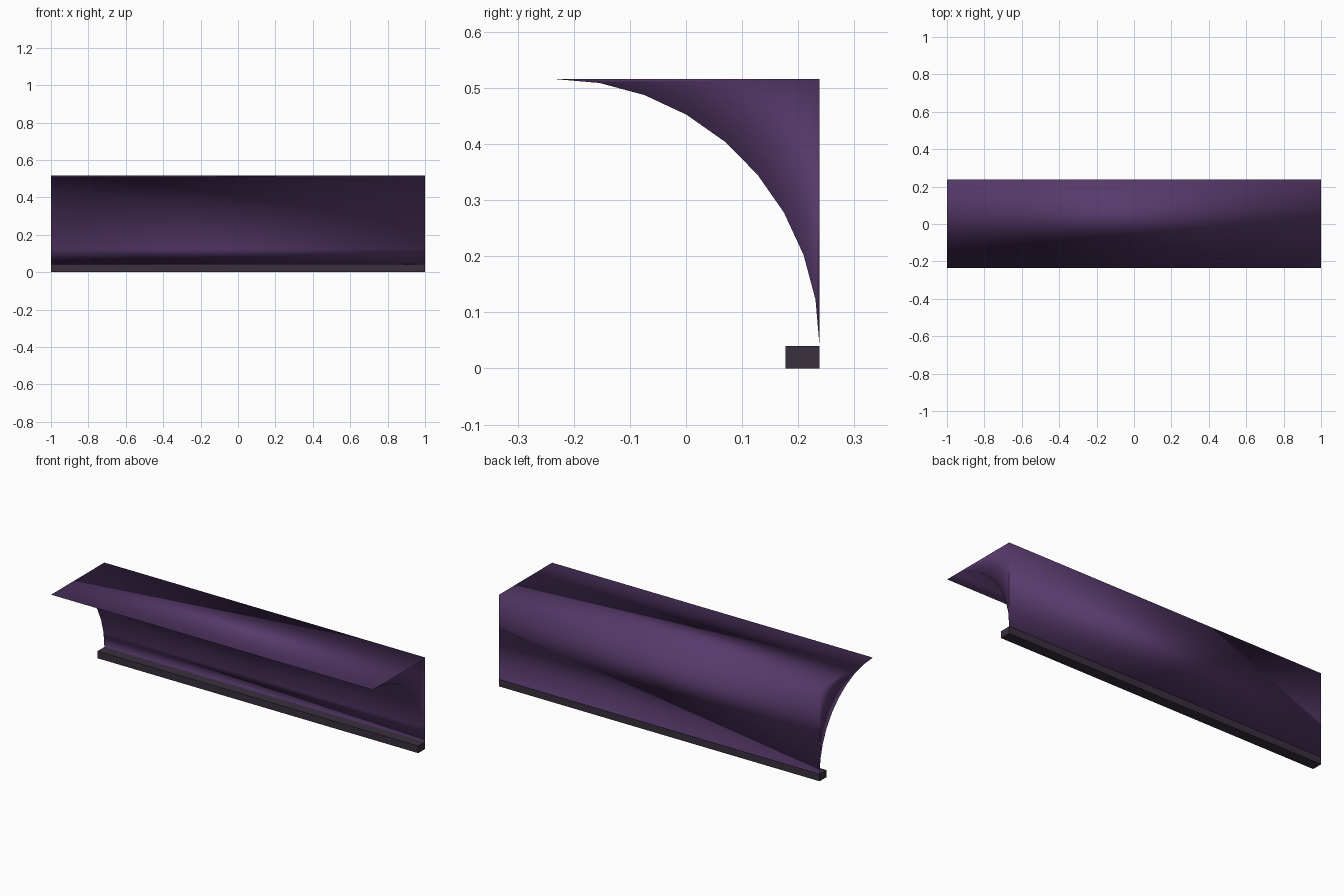
import bpy
import bmesh
from math import sin, cos, radians

if "Cube" in bpy.data.objects:
    bpy.data.objects.remove(bpy.data.objects["Cube"])

BACK, FRONT, TOP, LIP = 0.238, -0.236, 0.516, 0.04


def material(name, colour):
    mat = bpy.data.materials.new(name)
    mat.use_nodes = True
    mat.diffuse_color = colour
    bsdf = mat.node_tree.nodes["Principled BSDF"]
    bsdf.inputs["Base Color"].default_value = colour
    bsdf.inputs["Roughness"].default_value = 0.8
    return mat


def prism(name, profile, mat, smooth, fan=False):
    """Sweep a (y, z) profile along x; fan splits caps and big faces from the first point."""
    bm = bmesh.new()
    left, right = [[bm.verts.new((x, y, z)) for y, z in profile] for x in (-1, 1)]
    n = len(profile)
    for i in range(n):
        j = (i + 1) % n
        if fan and 0 in (i, j):
            # both flat sides are split through the right-hand corner vertex
            other = j if i == 0 else i
            bm.faces.new((right[0], right[other], left[other]))
            bm.faces.new((right[0], left[other], left[0]))
        else:
            bm.faces.new((left[i], left[j], right[j], right[i]))
    for ring in (left, right):
        if fan:
            for i in range(1, n - 1):
                bm.faces.new((ring[0], ring[i], ring[i + 1]))
        else:
            bm.faces.new(ring)
    bmesh.ops.recalc_face_normals(bm, faces=bm.faces)
    for face in bm.faces:
        face.smooth = smooth
    mesh = bpy.data.meshes.new(name)
    bm.to_mesh(mesh)
    bm.free()
    mesh.materials.append(mat)
    obj = bpy.data.objects.new(name, mesh)
    bpy.context.collection.objects.link(obj)
    return obj


purple = material("deep purple", (0.095, 0.042, 0.147, 1))
charcoal = material("charcoal plum", (0.041, 0.029, 0.048, 1))

# Cove: square corner with a concave quarter arc cut out of it
arc = [(FRONT + (BACK - FRONT) * sin(radians(a)),
        LIP + (TOP - LIP) * cos(radians(a))) for a in range(0, 91, 10)]
prism("cove_moulding", [(BACK, TOP)] + arc, purple, smooth=True, fan=True)

# Base strip under the lower edge
prism("base_strip", [(0.177, 0), (BACK, 0), (BACK, LIP), (0.177, LIP)],
      charcoal, smooth=False)
